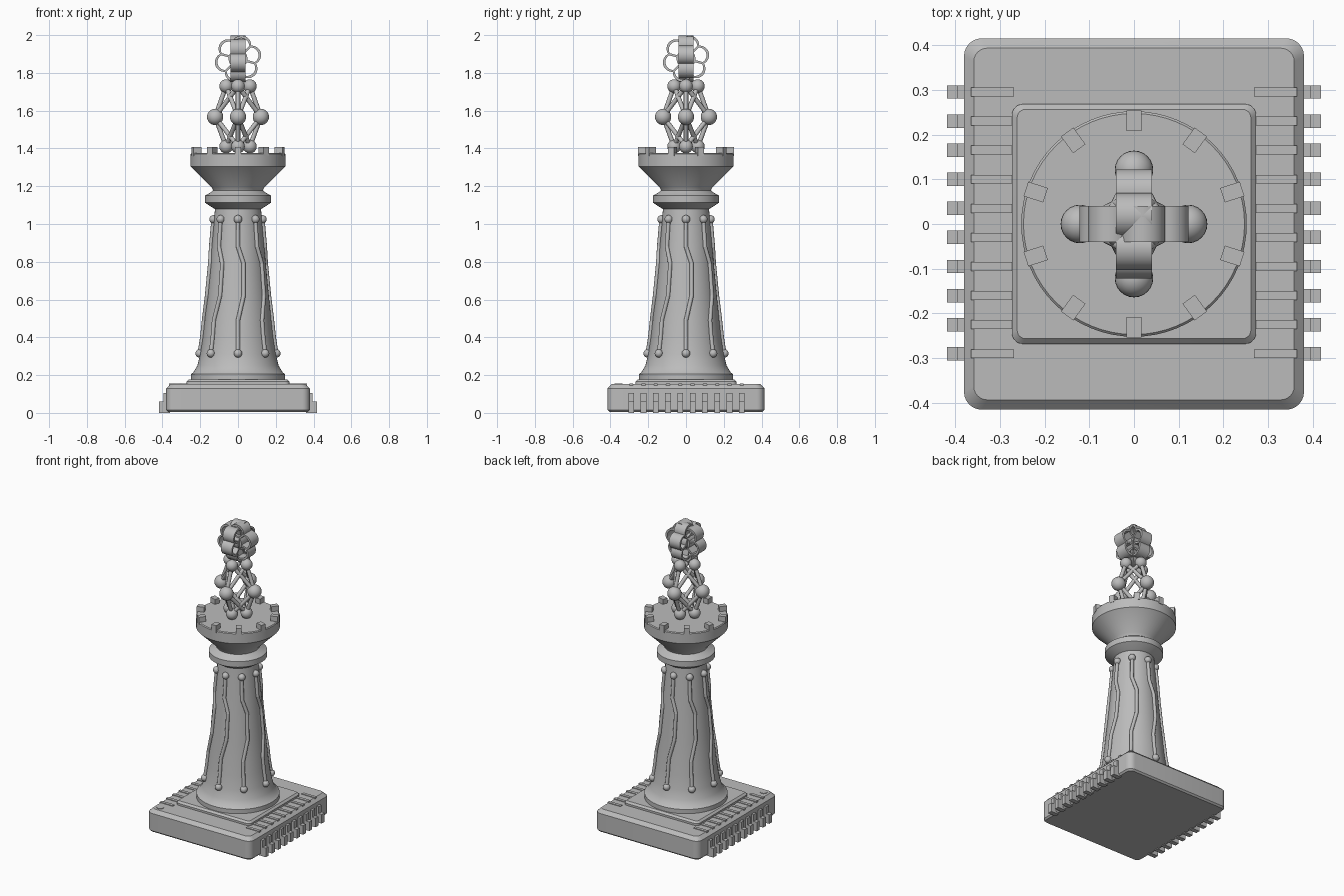
import bpy, bmesh
from math import sin, cos, pi, sqrt, radians
from mathutils import Vector, Matrix

cube = bpy.data.objects.get("Cube")
if cube:
    bpy.data.objects.remove(cube, do_unlink=True)

grey = bpy.data.materials.new("plain_grey")
grey.use_nodes = True
COLOUR = (0.5, 0.5, 0.5, 1)
grey.diffuse_color = COLOUR
grey.node_tree.nodes["Principled BSDF"].inputs["Base Color"].default_value = COLOUR


def finish(name, bm, smooth=True):
    bmesh.ops.recalc_face_normals(bm, faces=bm.faces)
    mesh = bpy.data.meshes.new(name)
    bm.to_mesh(mesh)
    bm.free()
    obj = bpy.data.objects.new(name, mesh)
    bpy.context.collection.objects.link(obj)
    mesh.materials.append(grey)
    if smooth:
        bpy.ops.object.select_all(action='DESELECT')
        obj.select_set(True)
        bpy.context.view_layer.objects.active = obj
        bpy.ops.object.shade_smooth_by_angle(angle=radians(32))
    return obj


def loft(bm, rings, caps=True):
    """Join rings of points with quads and close both ends."""
    rows = [[bm.verts.new(p) for p in ring] for ring in rings]
    n = len(rows[0])
    for a, b in zip(rows, rows[1:]):
        for i in range(n):
            j = (i + 1) % n
            bm.faces.new((a[i], a[j], b[j], b[i]))
    if caps:
        bm.faces.new(rows[0])
        bm.faces.new(rows[-1])


def box(bm, x0, x1, y0, y1, z0, z1, turn=0):
    m = Matrix.Translation(((x0 + x1) / 2, (y0 + y1) / 2, (z0 + z1) / 2))
    size = Matrix.Diagonal((x1 - x0, y1 - y0, z1 - z0, 1))
    bmesh.ops.create_cube(bm, size=1, matrix=Matrix.Rotation(turn, 4, 'Z') @ m @ size)


def ball(bm, p, r):
    bmesh.ops.create_uvsphere(bm, u_segments=24, v_segments=14, radius=r,
                              matrix=Matrix.Translation(p))


def rod(bm, a, b, r):
    a, b = Vector(a), Vector(b)
    turn = (b - a).to_track_quat('Z', 'Y').to_matrix().to_4x4()
    bmesh.ops.create_cone(bm, cap_ends=True, segments=12, radius1=r, radius2=r,
                          depth=(b - a).length,
                          matrix=Matrix.Translation((a + b) / 2) @ turn)


def rounded_ring(hx, hy, r, z):
    """Rounded rectangle outline."""
    ring = []
    for k, (sx, sy) in enumerate([(1, 1), (-1, 1), (-1, -1), (1, -1)]):
        for s in range(7):
            a = (k + s / 6) * pi / 2
            ring.append((sx * (hx - r) + r * cos(a), sy * (hy - r) + r * sin(a), z))
    return ring


def rounded_slab(name, levels):
    bm = bmesh.new()
    loft(bm, [rounded_ring(*level) for level in levels])
    return finish(name, bm)


# Chip base and raised plate
rounded_slab("chip_body", [(.37, .405, .03, .005), (.38, .415, .04, .015),
                           (.38, .415, .04, .13), (.358, .393, .03, .152)])
rounded_slab("chip_plate", [(.273, .268, .025, .15), (.273, .268, .025, .165),
                            (.261, .256, .018, .177)])

# Pins with feet, and the strips running in from them
pins, strips = bmesh.new(), bmesh.new()
for side in (-1, 1):
    for i in range(10):
        y = .295 - i * .065
        for bm, inner, outer, half, z0, z1 in (
                (pins, .36, .395, .015, 0, .105),
                (pins, .39, .418, .015, 0, .06),
                (strips, .268, .364, .01, .14, .156)):
            x0, x1 = sorted((side * inner, side * outer))
            box(bm, x0, x1, y - half, y + half, z0, z1)
finish("chip_pins", pins, False)
finish("chip_strips", strips, False)

# Orientation mark on the chip corner
bm = bmesh.new()
rod(bm, (-.32, -.357, .148), (-.32, -.357, .155), .022)
finish("corner_mark", bm)

# Turned tower
PROFILE = [(.25, .17), (.25, .205), (.237, .214), (.215, .25), (.2, .31), (.186, .4),
           (.165, .6), (.146, .8), (.128, 1.0), (.122, 1.08), (.132, 1.085),
           (.175, 1.113), (.175, 1.15), (.145, 1.167), (.132, 1.178), (.14, 1.195),
           (.247, 1.3), (.252, 1.305), (.252, 1.37), (.247, 1.375)]
bm = bmesh.new()
loft(bm, [[(r * cos(t * pi / 32), r * sin(t * pi / 32), z) for t in range(64)]
          for r, z in PROFILE])
finish("tower", bm)

# Battlement blocks
bm = bmesh.new()
for i in range(10):
    box(bm, .208, .254, -.017, .017, 1.36, 1.408, pi / 2 + i * pi / 5)
finish("battlements", bm, False)


def tower_radius(z):
    for (r0, z0), (r1, z1) in zip(PROFILE, PROFILE[1:]):
        if z0 <= z <= z1:
            return r0 + (r1 - r0) * (z - z0) / (z1 - z0)


# Circuit traces wandering down the tower, with round ends
bm = bmesh.new()
TRACE = [(0, 1.025), (0, .88), (.03, .79), (.03, .62), (0, .49), (0, .4), (0, .315)]
for i in range(8):
    path = []
    for shift, z in TRACE:
        r = tower_radius(z) + .004
        a = i * pi / 4 + shift / r
        path.append((r * cos(a), r * sin(a), z))
    for a, b in zip(path, path[1:]):
        rod(bm, a, b, .011)
    for p in path[1:-1]:
        ball(bm, p, .011)
    ball(bm, path[0], .022)
    ball(bm, path[-1], .022)
finish("circuit_traces", bm)

# Lattice of nodes and rods
nodes, rods = bmesh.new(), bmesh.new()


def node(i, r, z):
    return (r * cos(i * pi / 2), r * sin(i * pi / 2), z)


for i in range(4):
    middle = node(i, .121, 1.567)
    ball(nodes, middle, .043)
    for z in (1.73, 1.41):
        ball(nodes, node(i, .063, z), .036)
        for step in (-1, 0, 1):
            rod(rods, middle, node(i + step, .063, z), .012)
finish("lattice_nodes", nodes)
finish("lattice_rods", rods)


# Two crossed scalloped rosettes with a plain inner ring and spokes
def lobed(a):
    phi = (a + pi / 6) % (pi / 3) - pi / 6
    return .075 * cos(phi) + sqrt(.05 ** 2 - (.075 * sin(phi)) ** 2)


def band(bm, radius, thick, half, count, tilt):
    rings = []
    for s in range(count + 1):
        a = s * 2 * pi / count
        rings.append([(r * cos(a + tilt), y, 1.875 + r * sin(a + tilt))
                      for r, y in ((radius(a), -half), (radius(a), half),
                                   (radius(a) - thick, half), (radius(a) - thick, -half))])
    loft(bm, rings, caps=False)
    bmesh.ops.remove_doubles(bm, verts=bm.verts, dist=1e-5)


for name, turn in (("rosette_front", 0), ("rosette_side", pi / 2)):
    bm = bmesh.new()
    tilt = radians(15)
    band(bm, lobed, .014, .04, 96, tilt)
    band(bm, lambda a: .05, .012, .036, 48, tilt)
    for k in range(6):
        spoke = bmesh.new()
        box(spoke, .045, .09, -.034, .034, -.006, .006)
        a = tilt + (k + .5) * pi / 3
        spoke.transform(Matrix.Translation((0, 0, 1.875)) @ Matrix.Rotation(-a, 4, 'Y'))
        temp = bpy.data.meshes.new("spoke")
        spoke.to_mesh(temp)
        spoke.free()
        bm.from_mesh(temp)
        bpy.data.meshes.remove(temp)
    bm.transform(Matrix.Rotation(turn, 4, 'Z'))
    finish(name, bm)
